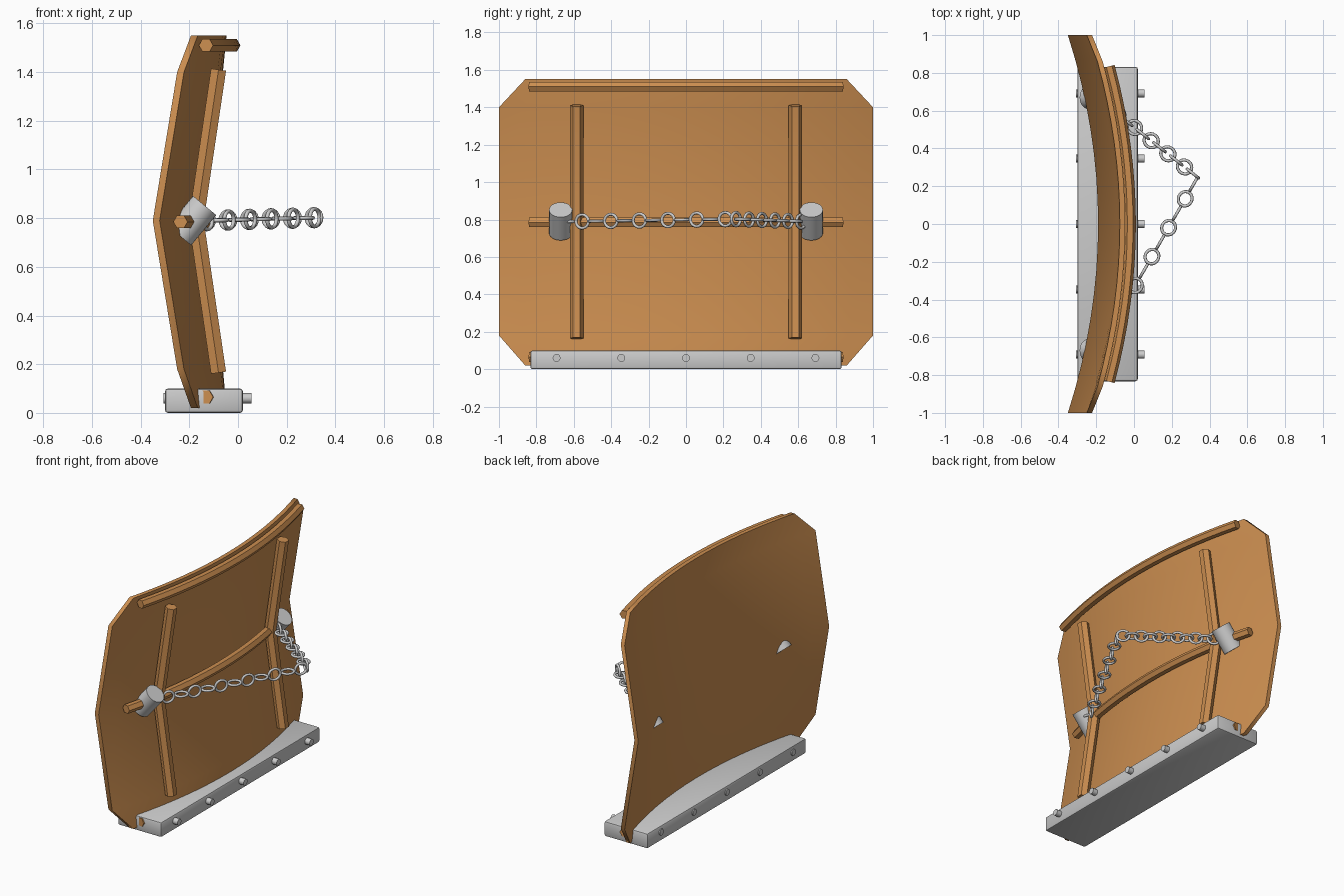
import bpy, bmesh, math
from mathutils import Vector, Matrix

if "Cube" in bpy.data.objects:
    bpy.data.objects.remove(bpy.data.objects["Cube"])

wood = bpy.data.materials.new("orange_wood")
wood.diffuse_color = (0.6, 0.27, 0.08, 1)
wood.use_nodes = True
wood.node_tree.nodes["Principled BSDF"].inputs["Base Color"].default_value = wood.diffuse_color


def finish(name, bm, mat=None, smooth=None):
    bmesh.ops.recalc_face_normals(bm, faces=bm.faces)
    me = bpy.data.meshes.new(name)
    bm.to_mesh(me)
    bm.free()
    ob = bpy.data.objects.new(name, me)
    bpy.context.collection.objects.link(ob)
    if mat:
        me.materials.append(mat)
    if smooth is not None:
        bpy.ops.object.select_all(action='DESELECT')
        ob.select_set(True)
        bpy.context.view_layer.objects.active = ob
        bpy.ops.object.shade_smooth_by_angle(angle=math.radians(smooth))
    return ob


def bow(y):
    return -0.16 * y * y


def tube(name, pts, radius, side, sides=6):
    """Capped tube along pts; the first corner of the section points along side."""
    bm = bmesh.new()
    pts = [Vector(p) for p in pts]
    rings = []
    for i, p in enumerate(pts):
        d = (pts[min(i + 1, len(pts) - 1)] - pts[max(i - 1, 0)]).normalized()
        u = (Vector(side) - d * d.dot(Vector(side))).normalized()
        v = d.cross(u)
        rings.append([bm.verts.new(p + radius * (u * math.cos(a) + v * math.sin(a)))
                      for a in (2 * math.pi * k / sides for k in range(sides))])
    for a, b in zip(rings, rings[1:]):
        for k in range(sides):
            bm.faces.new((a[k], a[(k + 1) % sides], b[(k + 1) % sides], b[k]))
    bm.faces.new(rings[0])
    bm.faces.new(rings[-1])
    return finish(name, bm, wood, 35)


# Curved shield panel: rows of (z, back x at the middle, half width)
rows = [(0.02, -0.075, 0.86), (0.18, -0.09, 1.0), (0.79, -0.19, 1.0),
        (1.40, -0.09, 1.0), (1.55, -0.075, 0.86)]
N, thick = 16, 0.028
bm = bmesh.new()
layers = []
for off in (0, thick):
    layers.append([[bm.verts.new((x + off + bow(w * t), w * t, z))
                    for t in (2 * j / N - 1 for j in range(N + 1))]
                   for z, x, w in rows])
for g in layers:
    for i in range(len(rows) - 1):
        for j in range(N):
            bm.faces.new((g[i][j], g[i][j + 1], g[i + 1][j + 1], g[i + 1][j]))
rims = []
for g in layers:
    rims.append(g[0] + [r[-1] for r in g[1:]] + g[-1][-2::-1]
                + [r[0] for r in g[-2:0:-1]])
for k in range(len(rims[0])):
    m = (k + 1) % len(rims[0])
    bm.faces.new((rims[0][k], rims[0][m], rims[1][m], rims[1][k]))
finish("panel", bm, wood, 50)

# Horizontal bowed rails
for name, z, x in (("bottom_rail", 0.065, -0.02), ("middle_rail", 0.785, -0.125),
                   ("top_rail", 1.51, -0.02)):
    ys = [0.835 * (2 * k / 16 - 1) for k in range(17)]
    tube(name, [(x + bow(y), y, z) for y in ys], 0.03, (1, 0, 0))

# Bent upright battens
for s in (-1, 1):
    y = 0.585 * s
    tube("upright_batten", [(-0.08, y, 0.165), (-0.172, y, 0.79), (-0.08, y, 1.41)],
         0.036, (0, 1, 0))

# Base block with bevelled edges
bm = bmesh.new()
bmesh.ops.create_cube(bm, size=1, matrix=Matrix.Translation((-0.14, 0, 0.05))
                      @ Matrix.Diagonal((0.32, 1.665, 0.1, 1)))
bmesh.ops.bevel(bm, geom=bm.edges[:], offset=0.012, segments=2, profile=0.5,
                affect='EDGES')
finish("base_block", bm, None, 30)


def cylinder(name, a, b, radius, sides):
    a, b = Vector(a), Vector(b)
    bm = bmesh.new()
    rot = (b - a).to_track_quat('Z', 'Y').to_matrix().to_4x4()
    bmesh.ops.create_cone(bm, cap_ends=True, segments=sides, radius1=radius,
                          radius2=radius, depth=(b - a).length,
                          matrix=Matrix.Translation((a + b) / 2) @ rot)
    return finish(name, bm, None, 40)


# Through bolts in the base
for k in range(-2, 3):
    y = 0.346 * k
    cylinder("base_bolt", (-0.307, y, 0.06), (0.055, y, 0.06), 0.021, 12)

# Tilted chain anchors
for s in (-1, 1):
    cylinder("chain_anchor", (-0.24, 0.67 * s, 0.728), (-0.137, 0.67 * s, 0.852),
             0.062, 24)


# Chain: alternating upright and flat links
def link(bm, center, direction, flat, R=0.036, r=0.008, nu=20, nv=8):
    d = direction.normalized()
    side = Vector((0, 0, 1)).cross(d).normalized()
    up = d.cross(side)
    v, n = (side, up) if flat else (up, side)
    vs = []
    for i in range(nu):
        a = 2 * math.pi * i / nu
        rad = d * math.cos(a) * 1.08 + v * math.sin(a)
        vs.append([bm.verts.new(center + rad * (R + r * math.cos(b)) + n * r * math.sin(b))
                   for b in (2 * math.pi * j / nv for j in range(nv))])
    for i in range(nu):
        for j in range(nv):
            p, q = vs[i], vs[(i + 1) % nu]
            bm.faces.new((p[j], q[j], q[(j + 1) % nv], p[(j + 1) % nv]))


for name, a, b in (("chain_long_side", (-0.125, -0.555, 0.79), (0.315, 0.21, 0.802)),
                   ("chain_short_side", (-0.13, 0.615, 0.79), (0.312, 0.267, 0.802))):
    a, b = Vector(a), Vector(b)
    bm = bmesh.new()
    for i in range(-1, 11):
        link(bm, a.lerp(b, i / 10), b - a, i % 2 == 1)
    finish(name, bm, None, 60)
